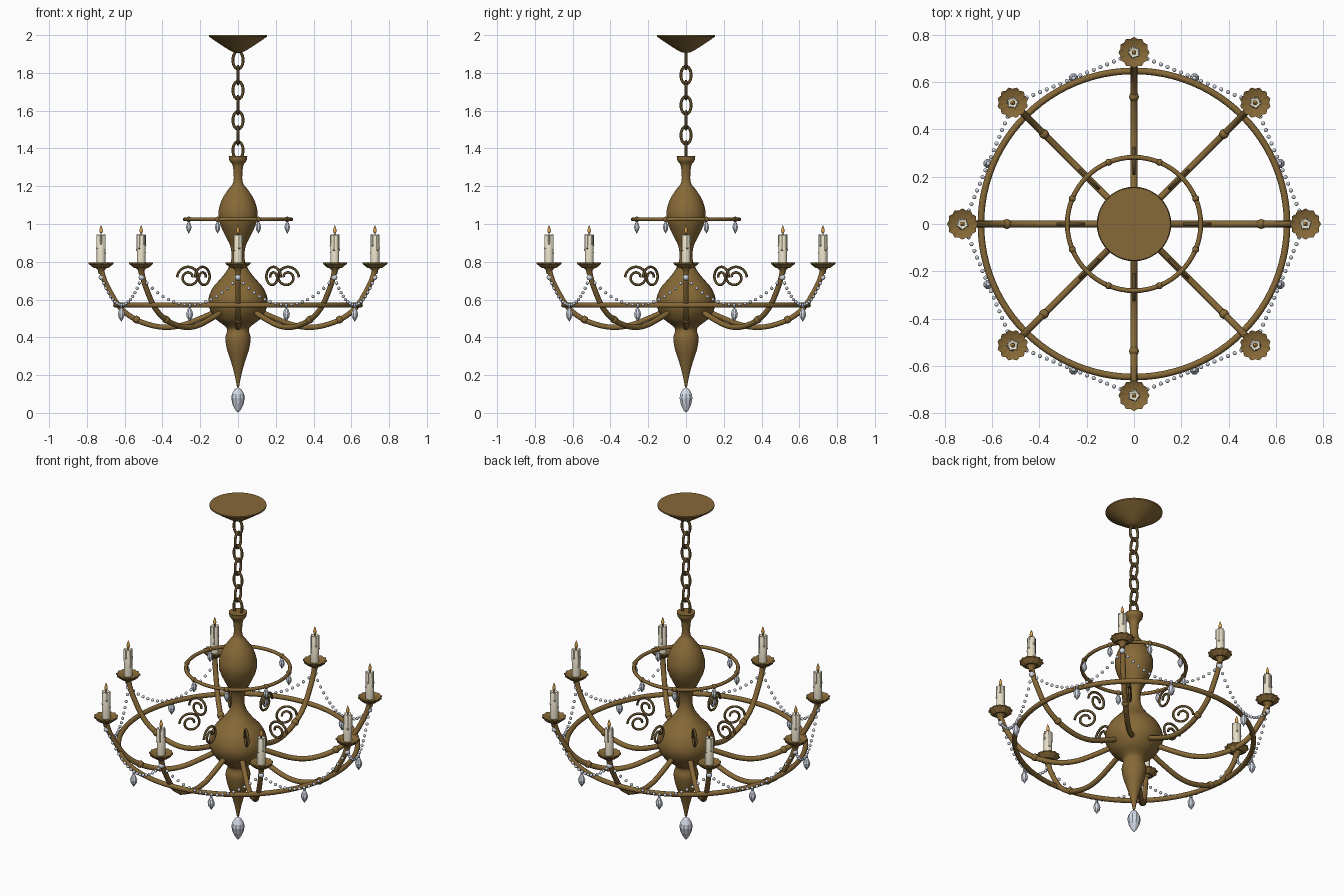
import bpy, bmesh, math
from mathutils import Vector, Matrix

if "Cube" in bpy.data.objects:
    bpy.data.objects.remove(bpy.data.objects["Cube"])

def material(name, rgb):
    m = bpy.data.materials.new(name)
    m.diffuse_color = (*rgb, 1)
    m.use_nodes = True
    m.node_tree.nodes["Principled BSDF"].inputs["Base Color"].default_value = m.diffuse_color
    return m

BRASS = material("antique brass", (0.24, 0.14, 0.038))
BRONZE = material("dark bronze", (0.115, 0.072, 0.024))
IVORY = material("ivory wax", (0.82, 0.76, 0.59))
FLAME = material("amber flame", (0.90, 0.45, 0.09))
CRYSTAL = material("pale crystal", (0.69, 0.74, 0.83))
WICK = material("black wick", (0.02, 0.017, 0.015))

def place(name, mesh, loc=(0, 0, 0), rot=0.0):
    ob = bpy.data.objects.new(name, mesh)
    ob.location = loc
    ob.rotation_euler = (0, 0, rot)
    bpy.context.collection.objects.link(ob)
    return ob

def finish(bm, name, mat, smooth=True, angle=40):
    bmesh.ops.remove_doubles(bm, verts=bm.verts, dist=1e-5)
    bmesh.ops.recalc_face_normals(bm, faces=bm.faces)
    me = bpy.data.meshes.new(name)
    bm.to_mesh(me)
    bm.free()
    me.materials.append(mat)
    if smooth:
        me.shade_smooth()
        me.set_sharp_from_angle(angle=math.radians(angle))
    return me

def spline(pts, steps):
    # Catmull-Rom curve through the points
    pts = [Vector(p) for p in pts]
    ext = [2 * pts[0] - pts[1]] + pts + [2 * pts[-1] - pts[-2]]
    out = []
    for i in range(1, len(ext) - 2):
        a, b, c, d = ext[i - 1:i + 3]
        for s in range(steps):
            t = s / steps
            out.append(0.5 * (2 * b + (c - a) * t + (2 * a - 5 * b + 4 * c - d) * t * t
                              + (3 * b - a - 3 * c + d) * t ** 3))
    return out + [pts[-1]]

def add_lathe(bm, prof, seg, centre=(0, 0, 0), wave=0, lobes=12):
    rings = []
    for r, z in prof:
        ring = []
        for k in range(seg):
            a = 2 * math.pi * k / seg
            rr = max(r, 0) * (1 + wave * math.cos(lobes * a) * min(1, r / 0.06))
            ring.append(bm.verts.new((centre[0] + rr * math.cos(a), centre[1] + rr * math.sin(a), centre[2] + z)))
        rings.append(ring)
    for p, q in zip(rings, rings[1:]):
        for k in range(seg):
            bm.faces.new((p[k], p[(k + 1) % seg], q[(k + 1) % seg], q[k]))

def lathe(name, prof, mat, seg=32, smooth=True, **kw):
    bm = bmesh.new()
    add_lathe(bm, prof, seg, **kw)
    return finish(bm, name, mat, smooth)

def add_ball(bm, c, r, sub=2):
    bmesh.ops.create_icosphere(bm, subdivisions=sub, radius=r, matrix=Matrix.Translation(c))

def ball(name, c, r, mat):
    bm = bmesh.new()
    add_ball(bm, c, r)
    return finish(bm, name, mat)

def tube(name, pts, radius, mat, closed=False, res=2):
    cu = bpy.data.curves.new(name, 'CURVE')
    cu.dimensions = '3D'
    cu.bevel_depth = radius
    cu.bevel_resolution = res
    cu.use_fill_caps = not closed
    sp = cu.splines.new('POLY')
    sp.points.add(len(pts) - 1)
    for p, co in zip(sp.points, pts):
        p.co = (*co, 1)
    sp.use_cyclic_u = closed
    ob = bpy.data.objects.new(name, cu)
    bpy.context.collection.objects.link(ob)
    dg = bpy.context.evaluated_depsgraph_get()
    me = bpy.data.meshes.new_from_object(ob.evaluated_get(dg))
    bpy.data.objects.remove(ob)
    me.materials.clear()
    me.materials.append(mat)
    me.shade_smooth()
    me.set_sharp_from_angle(angle=math.radians(60))
    return me

def circle(rx, ry, n, f):
    return [f(rx * math.cos(2 * math.pi * i / n), ry * math.sin(2 * math.pi * i / n)) for i in range(n)]

# Ceiling canopy
place("ceiling_canopy", lathe("ceiling_canopy", [(0, 2.0), (.154, 2.0), (.154, 1.992), (.125, 1.972),
      (.085, 1.945), (.045, 1.92), (.02, 1.908), (0, 1.906)], BRASS, 48))

# Chain of seven alternating links
link = tube("chain_link", circle(.027, .047, 24, lambda a, b: (a, 0, b)), .0075, BRONZE, True)
for i in range(7):
    place("chain_link", link, (0, 0, 1.868 - i * .0797), math.pi / 2 * (i % 2))

# Turned central column
body = [(.048, 1.355), (.045, 1.335), (.027, 1.305), (.024, 1.225), (.05, 1.185), (.085, 1.13), (.104, 1.06),
        (.095, 1.0), (.068, .94), (.043, .89), (.035, .85), (.036, .81), (.052, .765), (.088, .715), (.132, .665),
        (.156, .605), (.15, .55), (.115, .495), (.07, .46), (.057, .437), (.067, .395), (.058, .335), (.04, .28),
        (.02, .21), (.006, .14)]
prof = [(0, 1.36), (.05, 1.36)] + [tuple(p) for p in spline(body, 4)] + [(0, .13)]
place("central_column", lathe("central_column", prof, BRASS, 40))

# Bottom crystal drop
place("bottom_crystal", lathe("bottom_crystal", [(0, .137), (.018, .125), (.032, .1), (.036, .078), (.029, .045), (.014, .015), (0, 0)],
      CRYSTAL, 10, False))

# Large and small hoops
place("large_hoop", tube("large_hoop", circle(.647, .647, 96, lambda a, b: (a, b, 0)), .014, BRASS, True, 3), (0, 0, .57))
place("upper_hoop", tube("upper_hoop", circle(.282, .282, 64, lambda a, b: (a, b, 0)), .01, BRASS, True, 3), (0, 0, 1.025))

# Curved arm with a knob and a flared candle socket
R = .725
arm_path = [(.10, 0, .545), (.20, 0, .50), (.30, 0, .463), (.39, 0, .453), (.48, 0, .47), (.56, 0, .505),
            (.63, 0, .565), (.69, 0, .665), (.715, 0, .725), (R, 0, .775)]
arm = tube("arm", spline(arm_path, 5), .0145, BRASS, res=3)
knob = ball("arm_knob", (.538, 0, .494), .021, BRASS)
socket = lathe("candle_socket", [(0, .735), (.013, .735), (.017, .755), (.03, .768), (0, .775)], BRASS, 20, centre=(R, 0, 0))

# Scalloped drip pan
pan = lathe("drip_pan", [(0, .766), (.036, .766), (.048, .776), (.062, .789), (.062, .796), (.046, .787), (0, .785)],
            BRASS, 48, centre=(R, 0, 0), wave=.06)

# Candle with wax drips
bm = bmesh.new()
add_lathe(bm, [(0, .785), (.0235, .785), (.0225, .938), (.019, .943), (0, .938)], 20, (R, 0, 0))
for k, length in enumerate((.06, .035, .085, .045, .07)):
    a = 2 * math.pi * k / 5 + .3
    c = (R + .0205 * math.cos(a), .0205 * math.sin(a), 0)
    add_lathe(bm, [(0, .946), (.005, .942), (.005, .94 - length), (.0068, .932 - length), (0, .922 - length)], 8, c)
candle = finish(bm, "candle", IVORY)
wick = lathe("wick", [(0, .935), (.003, .935), (.003, .955), (0, .955)], WICK, 6, centre=(R, 0, 0))
flame = lathe("flame", [(0, .949), (.0065, .953), (.0095, .963), (.0075, .975), (.0035, .987), (0, .996)],
              FLAME, 10, centre=(R, 0, 0))

# Spiral scroll
pts = []
for i in range(49):
    a = 3 * math.pi * i / 48
    s = .062 - .044 * i / 48
    pts.append((.26 + s * math.cos(a), 0, .718 + s * math.sin(a)))
scroll = tube("scroll", pts, .0068, BRONZE)

# Bead swag between neighbouring arms
bm = bmesh.new()
p0 = Vector((.722, 0, 0))
p1 = Matrix.Rotation(math.pi / 4, 3, 'Z') @ p0
for i in range(19):
    t = i / 18
    c = p0.lerp(p1, t)
    c.z = .572 + .145 * (2 * t - 1) ** 2
    add_ball(bm, c, .016 if i in (0, 18) else .0088, 2)
swag = finish(bm, "bead_swag", CRYSTAL)

# Crystal pendants for the swags and upper hoop
def pendant(name, top, h, r):
    bm = bmesh.new()
    add_lathe(bm, [(0, top), (.55 * r, top - .1 * h), (r, top - .4 * h), (.85 * r, top - .65 * h), (0, top - h)], 8)
    add_ball(bm, (0, 0, top + .005), .009, 1)
    return finish(bm, name, CRYSTAL, False)
swag_drop = pendant("swag_pendant", .556, .074, .02)
hoop_drop = pendant("hoop_pendant", 1.012, .064, .0155)
hoop_bead = ball("hoop_bead", (0, 0, 1.025), .0145, BRASS)

parts = (("arm", arm), ("arm_knob", knob), ("candle_socket", socket), ("drip_pan", pan), ("candle", candle),
         ("wick", wick), ("flame", flame), ("scroll", scroll), ("bead_swag", swag))
for k in range(8):
    a = k * math.pi / 4
    for name, me in parts:
        place(name, me, rot=a)
    m = a + math.pi / 8
    place("swag_pendant", swag_drop, (.669 * math.cos(m), .669 * math.sin(m), 0), m)
    for name, me in (("hoop_pendant", hoop_drop), ("hoop_bead", hoop_bead)):
        place(name, me, (.282 * math.cos(m), .282 * math.sin(m), 0), m)
